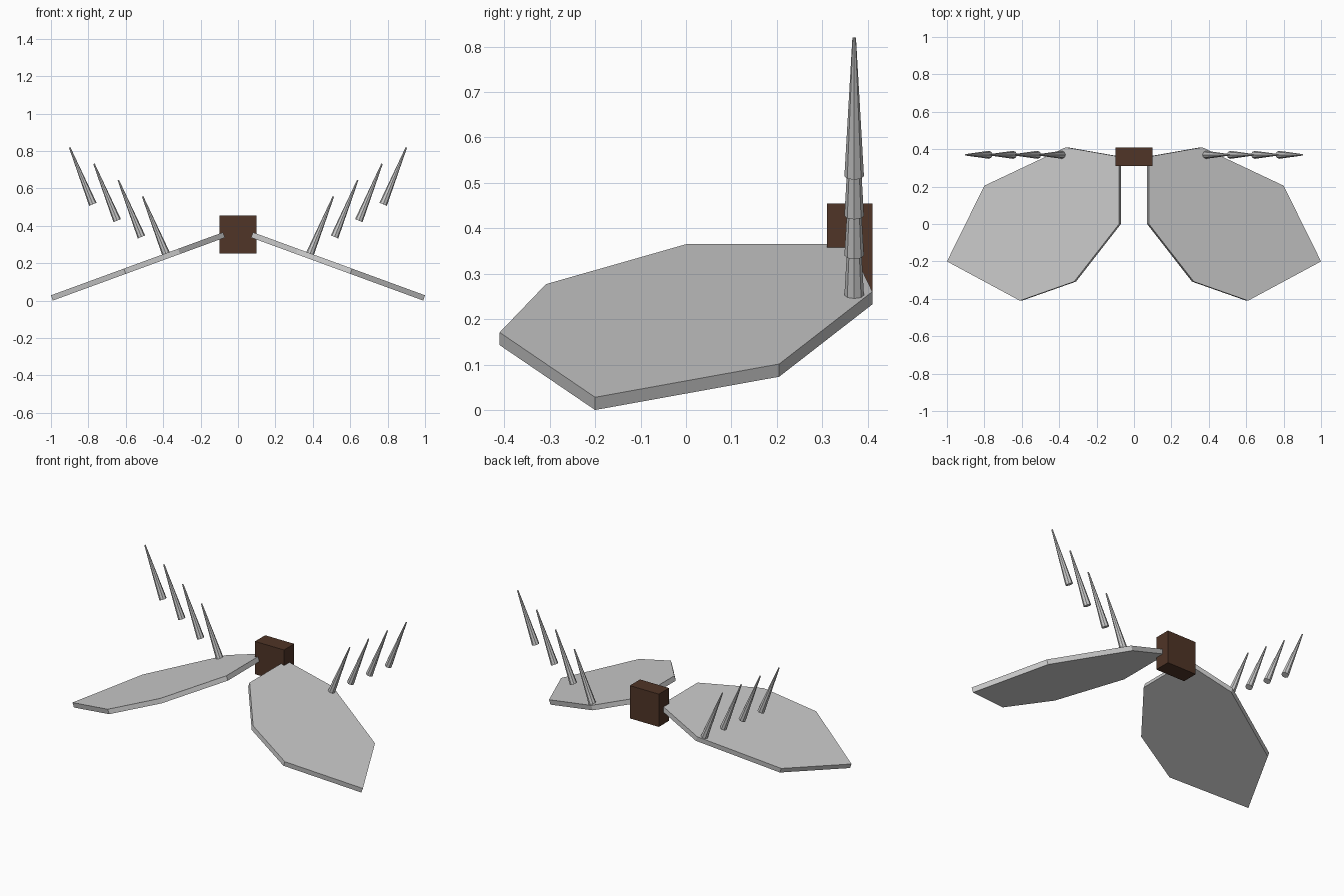
import bpy, bmesh
from mathutils import Vector, Matrix

if "Cube" in bpy.data.objects:
    bpy.data.objects.remove(bpy.data.objects["Cube"])


def finish(bm, name):
    bmesh.ops.recalc_face_normals(bm, faces=bm.faces)
    mesh = bpy.data.meshes.new(name)
    bm.to_mesh(mesh)
    bm.free()
    obj = bpy.data.objects.new(name, mesh)
    bpy.context.collection.objects.link(obj)
    return obj


# Wing outline seen from above; the slab slopes down towards the tip
OUTLINE = [(0.08, 0.36), (0.365, 0.41), (0.80, 0.205), (1.0, -0.2),
           (0.61, -0.41), (0.32, -0.308), (0.08, 0.0)]
SLOPE = 0.366
THICKNESS = Vector((-0.010, 0, -0.028))


def wing(side, name):
    bm = bmesh.new()
    top = [bm.verts.new((x, y, 0.365 - SLOPE * (x - 0.08))) for x, y in OUTLINE]
    face = bm.faces.new(top)
    ext = bmesh.ops.extrude_face_region(bm, geom=[face], use_keep_orig=True)
    moved = [v for v in ext["geom"] if isinstance(v, bmesh.types.BMVert)]
    bmesh.ops.translate(bm, verts=moved, vec=THICKNESS)
    bmesh.ops.scale(bm, verts=bm.verts, vec=(side, 1, 1))
    return finish(bm, name)


def spike(side, i, name):
    base = Vector((side * (0.386 + 0.13 * i), 0.37, 0.253 + 0.0873 * i))
    axis = Vector((side * 0.124, 0, 0.304))
    bm = bmesh.new()
    rot = axis.to_track_quat('Z', 'Y').to_matrix().to_4x4()
    bmesh.ops.create_cone(bm, cap_ends=True, segments=8, radius1=0.0215,
                          radius2=0.004, depth=axis.length,
                          matrix=Matrix.Translation(base + axis / 2) @ rot)
    return finish(bm, name)


# Wings and their rows of spikes, left and right
for side, label in ((1, "right"), (-1, "left")):
    wing(side, f"wing_{label}")
    for i in range(4):
        spike(side, i, f"spike_{label}_{i + 1}")

# Central mounting block
bm = bmesh.new()
bmesh.ops.create_cube(bm, size=1, matrix=Matrix.Translation((0, 0.36, 0.353))
                      @ Matrix.Diagonal((0.2, 0.1, 0.204, 1)))
block = finish(bm, "mount_block")
brown = bpy.data.materials.new("dark_brown")
brown.diffuse_color = (0.08, 0.035, 0.02, 1)
brown.use_nodes = True
brown.node_tree.nodes["Principled BSDF"].inputs["Base Color"].default_value = brown.diffuse_color
block.data.materials.append(brown)
